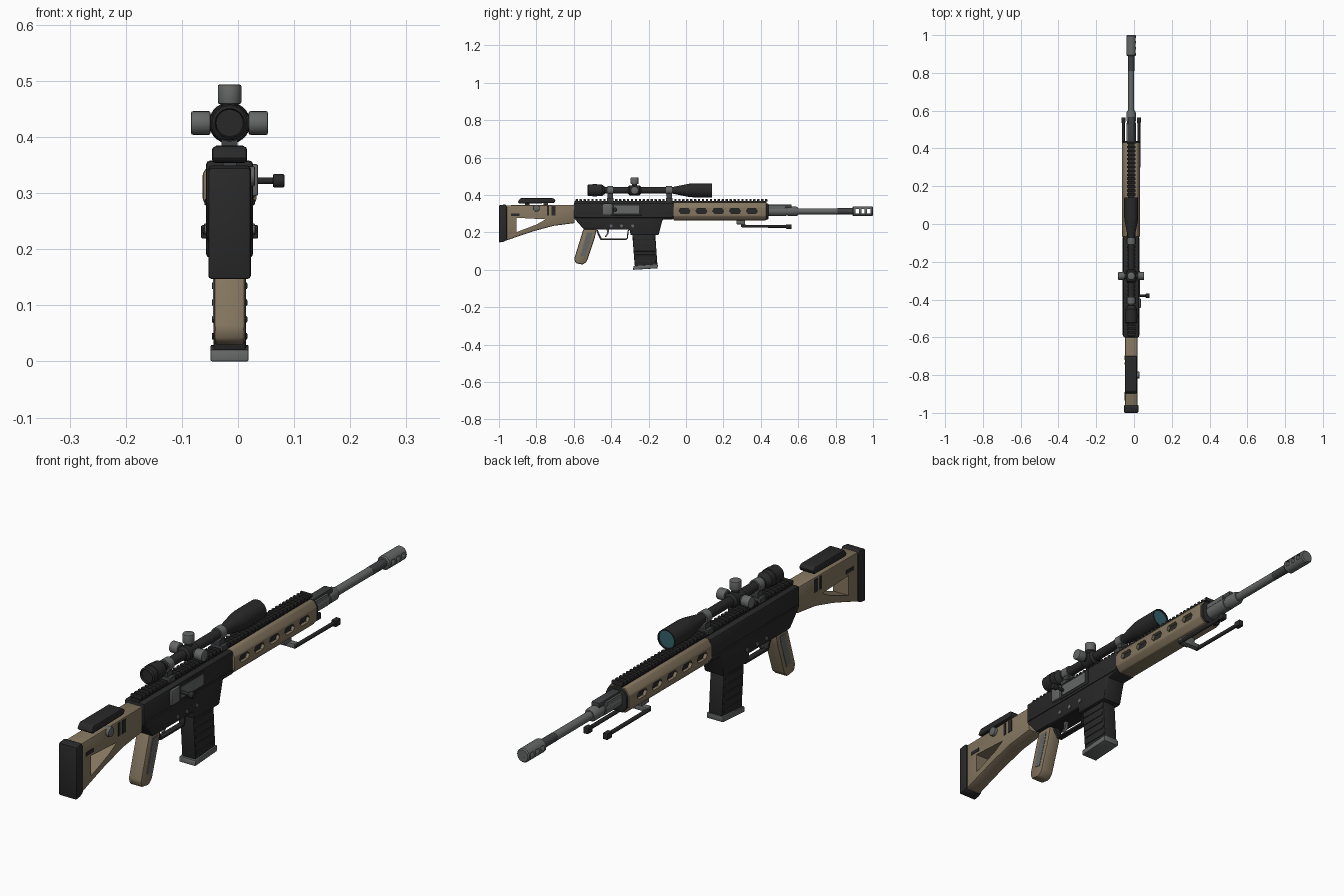
import bpy, bmesh, math
from mathutils import Matrix, Vector

if "Cube" in bpy.data.objects:
    bpy.data.objects.remove(bpy.data.objects["Cube"])

CX = -0.015      # centre plane of the rifle
BORE = 0.313     # barrel axis height
SCOPE = 0.425    # scope axis height
made = []


def material(name, r, g, b):
    m = bpy.data.materials.new(name)
    m.use_nodes = True
    m.diffuse_color = (r, g, b, 1)
    m.node_tree.nodes["Principled BSDF"].inputs["Base Color"].default_value = (r, g, b, 1)
    return m


BLACK = material("black polymer", 0.022, 0.022, 0.022)
TAN = material("tan", 0.23, 0.18, 0.115)
STEEL = material("grey steel", 0.13, 0.135, 0.135)
DARK = material("dark steel", 0.05, 0.052, 0.054)
LENS = material("teal glass", 0.035, 0.12, 0.15)


def finish(name, bm, mat, bevel=0):
    bmesh.ops.recalc_face_normals(bm, faces=bm.faces)
    if bevel:
        edges = [e for e in bm.edges if e.calc_face_angle(0) > 0.5]
        bmesh.ops.bevel(bm, geom=edges, offset=bevel, segments=2, profile=0.5,
                        affect='EDGES', clamp_overlap=True)
    me = bpy.data.meshes.new(name)
    bm.to_mesh(me)
    bm.free()
    me.materials.append(mat)
    ob = bpy.data.objects.new(name, me)
    bpy.context.collection.objects.link(ob)
    made.append(ob)
    return ob


def extrude(name, pts, move, mat, bevel):
    bm = bmesh.new()
    face = bm.faces.new([bm.verts.new(p) for p in pts])
    geo = bmesh.ops.extrude_face_region(bm, geom=[face])["geom"]
    bmesh.ops.translate(bm, vec=move, verts=[v for v in geo if isinstance(v, bmesh.types.BMVert)])
    return finish(name, bm, mat, bevel)


def side_profile(name, pts, half, mat, bevel=0.0, x=CX):
    return extrude(name, [(x - half, y, z) for y, z in pts], (2 * half, 0, 0), mat, bevel)


def box(name, x, y, z, mat, bevel=0.0):
    pts = [(y[0], z[0]), (y[1], z[0]), (y[1], z[1]), (y[0], z[1])]
    return side_profile(name, pts, (x[1] - x[0]) / 2, mat, bevel, (x[0] + x[1]) / 2)


def mid_box(name, half, y, z, mat, bevel=0.0):
    return box(name, (CX - half, CX + half), y, z, mat, bevel)


def lathe(name, pts, z, mat, sides=28):
    # Revolve (y, radius) points around the lengthwise axis at height z
    bm = bmesh.new()
    rings = [[bm.verts.new((CX + r * math.cos(a), y, z + r * math.sin(a)))
              for a in (2 * math.pi * i / sides for i in range(sides))] for y, r in pts]
    for a, b in zip(rings, rings[1:]):
        for i in range(sides):
            j = (i + 1) % sides
            bm.faces.new((a[i], a[j], b[j], b[i]))
    bm.faces.new(rings[0])
    bm.faces.new(rings[-1])
    return finish(name, bm, mat)


def rod(name, a, b, r, mat, sides=20, bevel=0):
    a, b = Vector(a), Vector(b)
    bm = bmesh.new()
    turn = (b - a).to_track_quat('Z', 'Y').to_matrix().to_4x4()
    bmesh.ops.create_cone(bm, cap_ends=True, segments=sides, radius1=r, radius2=r,
                          depth=(b - a).length, matrix=Matrix.Translation((a + b) / 2) @ turn)
    return finish(name, bm, mat, bevel)


def cut(ob, cutters):
    for c in cutters:
        m = ob.modifiers.new("cut", 'BOOLEAN')
        m.operation, m.solver, m.object = 'DIFFERENCE', 'EXACT', c
    bpy.context.view_layer.update()
    old = ob.data
    new = bpy.data.meshes.new_from_object(ob.evaluated_get(bpy.context.evaluated_depsgraph_get()))
    ob.modifiers.clear()
    ob.data = new
    bpy.data.meshes.remove(old)
    for c in cutters:
        made.remove(c)
        bpy.data.objects.remove(c)


# Stock with triangular opening, butt pad and cheek rest
stock = side_profile("stock", [(-.965, .345), (-.595, .348), (-.595, .25), (-.71, .235),
                     (-.82, .205), (-.9, .178), (-.965, .155)], .033, TAN, .006)
cut(stock, [side_profile("stock_cutter", [(-.905, .278), (-.75, .27), (-.8, .242), (-.905, .202)], .1, TAN)])
side_profile("butt_pad", [(-1, .345), (-.965, .35), (-.957, .335), (-.957, .16), (-.975, .15), (-1, .146)],
             .038, BLACK, .006)
side_profile("cheek_rest", [(-.9, .362), (-.885, .383), (-.71, .383), (-.697, .372), (-.705, .357), (-.89, .354)],
             .031, BLACK, .005)
for y in (-.85, -.75):
    mid_box("cheek_post", .012, (y - .012, y + .012), (.335, .36), DARK)
rod("cheek_knob", (CX, -.8, .33), (.03, -.8, .33), .018, STEEL, bevel=.003)
for y, w, z in ((-.738, .012, (.29, .34)), (-.708, .022, (.29, .34)), (-.913, .045, (.288, .302))):
    mid_box("stock_slot", .0345, (y - w / 2, y + w / 2), z, BLACK)

# Receiver with magazine well
side_profile("receiver", [(-.6, .358), (-.6, .278), (-.545, .215), (-.3, .215), (-.297, .185),
             (-.147, .185), (-.125, .27), (-.065, .27), (-.065, .358)], .042, BLACK, .007)
mid_box("receiver_ridge", .045, (-.59, -.07), (.278, .29), BLACK, .003)
box("ejection_frame", (.02, .0295), (-.4, -.235), (.29, .352), BLACK, .003)
box("ejection_port", (.02, .031), (-.385, -.25), (.302, .343), STEEL)
box("bolt_cover", (.02, .036), (-.445, -.395), (.295, .352), STEEL, .004)
rod("bolt_handle", (.02, -.38, .322), (.066, -.38, .322), .006, BLACK)
rod("bolt_knob", (.062, -.38, .322), (.083, -.38, .322), .012, BLACK, bevel=.003)
for y in (-.4, -.345, -.285):
    rod("receiver_pin", (CX - .045, y, .235), (CX + .045, y, .235), .008, STEEL, 16)

# Magazine, leaning slightly forward toward the bottom
side_profile("magazine", [(-.288, .2), (-.165, .2), (-.153, .028), (-.274, .018)], .029, BLACK, .005)
side_profile("magazine_base", [(-.281, .021), (-.283, .0), (-.152, .008), (-.15, .03)], .034, STEEL, .003)
for z in (.045, .075, .105, .135, .165):
    lean = (.2 - z) * .07
    mid_box("magazine_rib", .0315, (-.282 + lean, -.172 + lean), (z - .006, z + .006), BLACK, .002)

# Pistol grip, trigger and guard
side_profile("pistol_grip", [(-.548, .22), (-.477, .22), (-.488, .17), (-.53, .045), (-.55, .028),
             (-.59, .035), (-.598, .058)], .028, TAN, .008)
side_profile("grip_panel", [(-.53, .2), (-.5, .2), (-.508, .165), (-.54, .07), (-.565, .075)], .0295, STEEL)
guard = [(-.48, .212), (-.458, .164), (-.318, .164), (-.312, .215)]
for (y1, z1), (y2, z2) in zip(guard, guard[1:]):
    side_profile("trigger_guard", [(y1, z1 - .004), (y2, z2 - .004), (y2 + .007, z2 + .003),
                 (y1 + .007, z1 + .003)], .011, BLACK)
side_profile("trigger", [(-.425, .22), (-.41, .22), (-.414, .195), (-.428, .174), (-.434, .178),
             (-.422, .197)], .006, STEEL)

# Handguard with cooling slots over a dark core
section = [(-.03, .265), (.03, .265), (.048, .287), (.048, .335), (.032, .359), (-.032, .359),
           (-.048, .335), (-.048, .287)]
handguard = extrude("handguard", [(CX + x, -.068, z) for x, z in section], (0, .498, 0), TAN, .004)
slots = []
for i in range(5):
    y, z = -.008 + .09 * i, .314
    slots.append(side_profile("slot_cutter", [(y - .03, z), (y - .022, z + .014), (y + .02, z + .014),
                 (y + .03, z), (y + .022, z - .014), (y - .018, z - .014)], .1, BLACK))
cut(handguard, slots)
mid_box("handguard_core", .036, (-.06, .425), (.285, .34), BLACK)
extrude("handguard_cap", [(CX + x * .9, .425, BORE + (z - BORE) * .9) for x, z in section],
        (0, .015, 0), BLACK, .002)

# Toothed top rail
mid_box("top_rail", .018, (-.595, .43), (.352, .368), BLACK)
for i in range(49):
    y = -.59 + i * .0211
    mid_box("rail_tooth", .023, (y, y + .012), (.364, .378), BLACK, .002)

# Barrel, gas block and muzzle brake
lathe("barrel", [(.42, .016), (.82, .016)], BORE, STEEL)
lathe("barrel_tip", [(.81, .0165), (.9, .0165)], BORE, DARK)
lathe("barrel_collar", [(.43, .026), (.535, .026), (.535, .022), (.545, .022), (.545, .025),
      (.59, .025), (.6, .02)], BORE, STEEL)
mid_box("gas_block", .017, (.43, .565), (.33, .35), DARK, .004)
for s in (-1, 1):
    mid_box("gas_rail", .004, (.43, .53), (.325, .342), STEEL).location.x = s * .02
brake = lathe("muzzle_brake", [(.89, .022), (.895, .026), (.995, .026), (1, .022)], BORE, STEEL)
cut(brake, [box("port_cutter", (-.1, .1), (y - .009, y + .009), (BORE - .011, BORE + .011), DARK)
            for y in (.915, .946, .977)])
lathe("muzzle_bore", [(.996, .009), (1, .009)], BORE, BLACK)

# Folded bipod
mid_box("bipod_mount", .02, (.27, .315), (.243, .27), STEEL, .003)
mid_box("bipod_hinge", .046, (.295, .318), (.228, .246), STEEL, .003)
for s in (-1, 1):
    x = CX + s * .041
    rod("bipod_leg", (x, .3, .233), (x, .55, .232), .0075, BLACK, 14)
    box("bipod_foot", (x - .01, x + .01), (.535, .565), (.219, .243), BLACK, .003)

# Scope
lathe("scope_tube", [(-.52, .024), (-.527, .026), (-.522, .031), (-.45, .031), (-.432, .018),
      (-.07, .018), (.015, .035), (.035, .037), (.14, .037), (.14, .033), (.13, .033)], SCOPE, BLACK)
lathe("scope_lens", [(.129, .033), (.134, .033)], SCOPE, LENS)
lathe("eyepiece_ring", [(-.5, .033), (-.475, .033)], SCOPE, BLACK)
lathe("turret_body", [(-.31, .018), (-.302, .027), (-.248, .027), (-.24, .018)], SCOPE, BLACK)
for dx, dz in ((1, 0), (-1, 0), (0, 1)):
    p = lambda d: (CX + dx * d, -.275, SCOPE + dz * d)
    rod("turret_neck", p(0), p(.04), .014, BLACK)
    rod("turret_knob", p(.034), p(.0685), .021, STEEL, 24, .003)
for y in (-.405, -.09):
    lathe("scope_ring", [(y - .016, .023), (y + .016, .023)], SCOPE, STEEL)
    mid_box("scope_mount", .014, (y - .015, y + .015), (.37, .415), DARK)
    mid_box("mount_clamp", .026, (y - .017, y + .017), (.364, .385), DARK, .003)

# Smooth round surfaces, keep hard edges
bpy.ops.object.select_all(action='DESELECT')
for ob in made:
    ob.select_set(True)
bpy.context.view_layer.objects.active = made[0]
bpy.ops.object.shade_smooth_by_angle(angle=math.radians(35))
